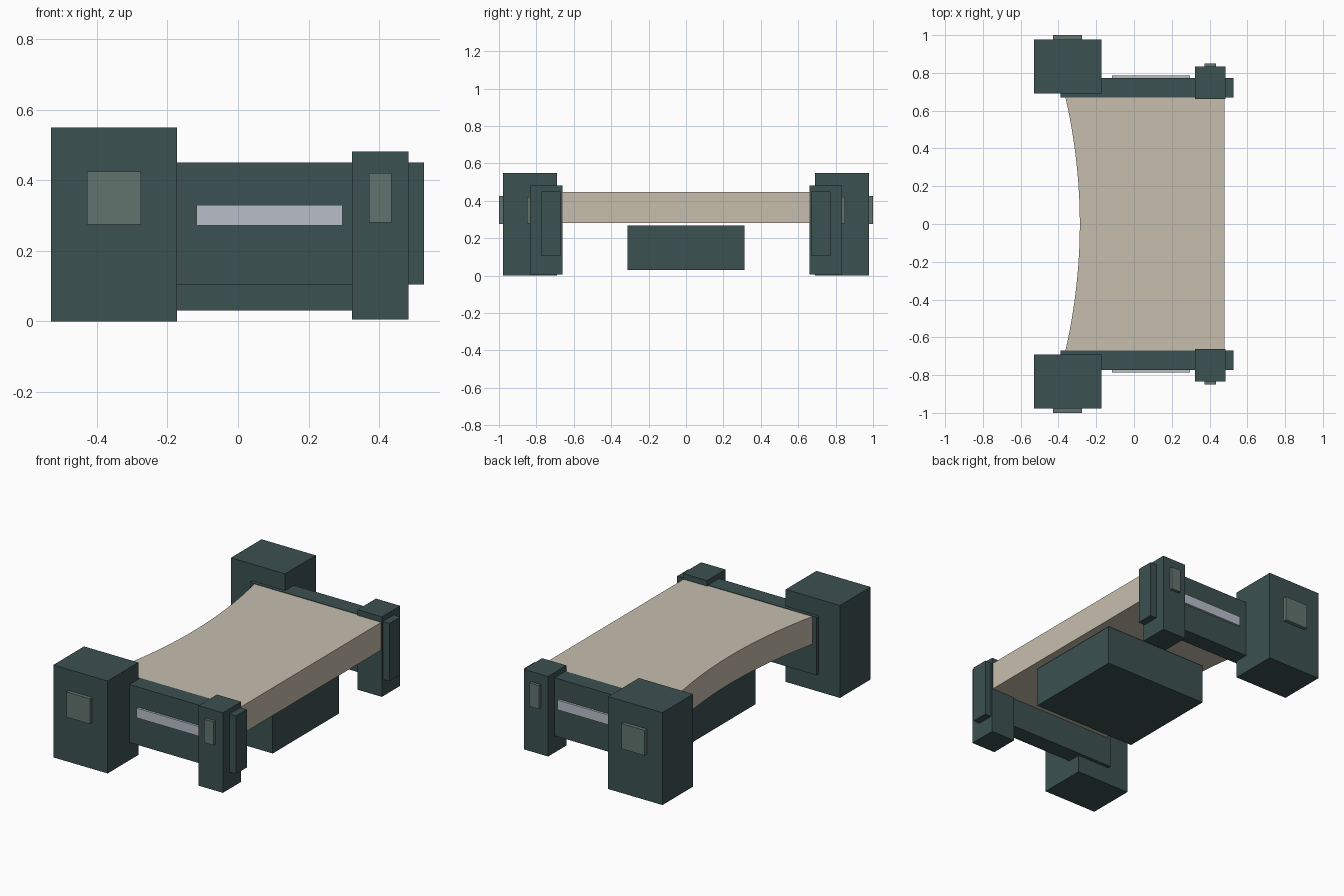
import bpy, bmesh

if "Cube" in bpy.data.objects:
    bpy.data.objects.remove(bpy.data.objects["Cube"])


def material(name, rgb):
    m = bpy.data.materials.new(name)
    lin = [((c / 255 + 0.055) / 1.055) ** 2.4 for c in rgb]
    m.diffuse_color = (*lin, 1.0)
    m.use_nodes = True
    m.node_tree.nodes["Principled BSDF"].inputs["Base Color"].default_value = m.diffuse_color
    return m


DARK = material("dark teal", (60, 81, 81))
CREAM = material("warm cream", (199, 190, 174))
SAGE = material("sage grey", (98, 116, 109))
SILVER = material("pale silver", (184, 190, 201))


def finish(name, bm, mat):
    bmesh.ops.recalc_face_normals(bm, faces=bm.faces)
    mesh = bpy.data.meshes.new(name)
    bm.to_mesh(mesh)
    bm.free()
    mesh.materials.append(mat)
    ob = bpy.data.objects.new(name, mesh)
    bpy.context.collection.objects.link(ob)
    return ob


def box(name, x, y, z, mat, mirror=True):
    """Box from (min, max) ranges, mirrored to the other side in y."""
    bm = bmesh.new()
    bmesh.ops.create_cube(bm, size=1)
    for v in bm.verts:
        v.co = [r[0] if c < 0 else r[1] for c, r in zip(v.co, (x, y, z))]
    ob = finish(name, bm, mat)
    if mirror:
        mod = ob.modifiers.new("mirror", "MIRROR")
        mod.use_axis = (False, True, False)
    return ob


# Tall rear blocks with their outer plates
box("rear_block", (-0.53, -0.173), (0.69, 0.978), (0, 0.55), DARK)
box("rear_block_plate", (-0.428, -0.275), (0.97, 1.0), (0.275, 0.425), SAGE)

# Slim front posts with their outer plates
box("front_post", (0.324, 0.484), (0.661, 0.833), (0.005, 0.481), DARK)
box("front_post_plate", (0.372, 0.435), (0.825, 0.85), (0.28, 0.42), SAGE)

# Side rails with a pale strip
box("side_rail", (-0.39, 0.527), (0.67, 0.772), (0.105, 0.45), DARK)
box("side_strip", (-0.117, 0.297), (0.765, 0.785), (0.272, 0.33), SILVER)

# Box hung under the slab
box("under_box", (-0.24, 0.447), (-0.312, 0.312), (0.03, 0.267), DARK, mirror=False)

# Slab with a hollowed rear edge
HALF, STEPS = 0.675, 40
bm = bmesh.new()
outline = [(0.479, -HALF), (0.479, HALF)]
for i in range(STEPS + 1):
    y = HALF * (1 - 2 * i / STEPS)
    outline.append((-0.287 - 0.077 * (y / HALF) ** 2, y))
face = bm.faces.new([bm.verts.new((x, y, 0.282)) for x, y in outline])
top = bmesh.ops.extrude_face_region(bm, geom=[face])["geom"]
bmesh.ops.translate(bm, vec=(0, 0, 0.165),
                    verts=[g for g in top if isinstance(g, bmesh.types.BMVert)])
slab = finish("slab", bm, CREAM)
bpy.context.view_layer.objects.active = slab
slab.select_set(True)
bpy.ops.object.shade_smooth_by_angle()
